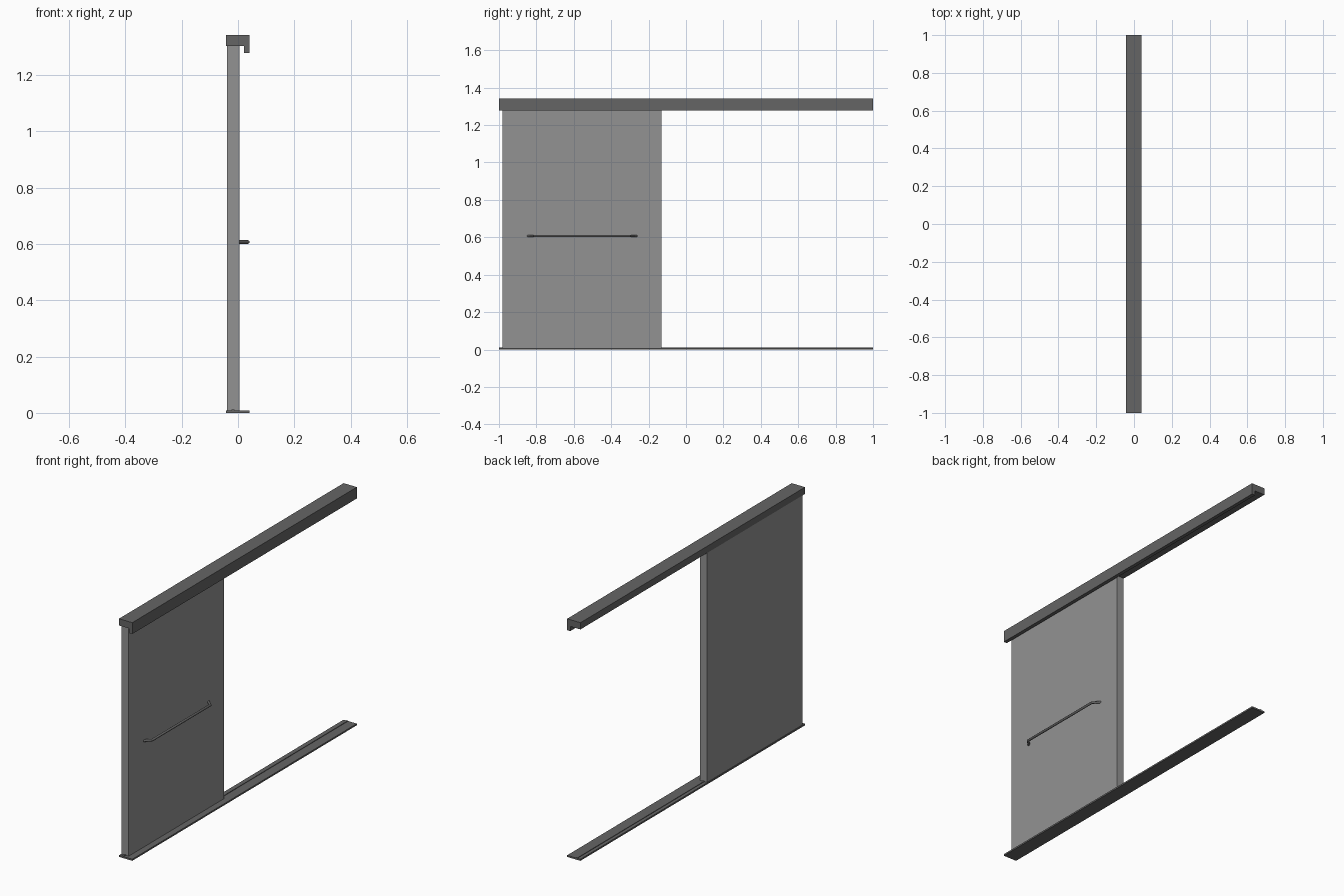
import bpy
from math import cos, sin, tan, pi

if "Cube" in bpy.data.objects:
    bpy.data.objects.remove(bpy.data.objects["Cube"])


def material(name, value):
    mat = bpy.data.materials.new(name)
    mat.diffuse_color = (value, value, value, 1)
    mat.use_nodes = True
    mat.node_tree.nodes["Principled BSDF"].inputs["Base Color"].default_value = mat.diffuse_color
    return mat


panel_grey = material("panel_grey", 0.29)
rail_grey = material("rail_grey", 0.13)


def build(name, verts, faces, mat):
    mesh = bpy.data.meshes.new(name)
    mesh.from_pydata(verts, [], faces)
    mesh.materials.append(mat)
    obj = bpy.data.objects.new(name, mesh)
    bpy.context.collection.objects.link(obj)
    return obj


def loft(name, rings, mat):
    """Join equal-sized rings of points into a capped solid."""
    n = len(rings[0])
    last = (len(rings) - 1) * n
    faces = [tuple(range(n)), tuple(reversed(range(last, last + n)))]
    for r in range(0, last, n):
        faces += [(r + i, r + i + n, r + (i + 1) % n + n, r + (i + 1) % n) for i in range(n)]
    return build(name, [p for ring in rings for p in ring], faces, mat)


def extrude_profile(name, profile, y0, y1, mat):
    """Closed (x, z) profile, counter-clockwise seen from the front, swept along y."""
    return loft(name, [[(x, y, z) for x, z in profile] for y in (y0, y1)], mat)


# Top rail with a hanging front lip
extrude_profile("top_rail", [
    (-0.042, 1.304), (0.021, 1.304), (0.021, 1.278),
    (0.041, 1.278), (0.041, 1.342), (-0.042, 1.342)], -1, 1, rail_grey)

# Floor track with a raised guide rib under the door
extrude_profile("floor_track", [
    (-0.042, 0), (0.041, 0), (0.041, 0.009), (-0.013, 0.009),
    (-0.013, 0.012), (-0.023, 0.012), (-0.023, 0.009), (-0.042, 0.009)], -1, 1, rail_grey)

# Sliding door panel
extrude_profile("door_panel", [
    (-0.039, 0.009), (0.005, 0.009), (0.005, 1.304), (-0.039, 1.304)],
    -0.98, -0.132, panel_grey)

# Bar handle: round rod, mitred at the 45 degree bends, ends cut flush with the panel
radius, sides = 0.0065, 16
skew = tan(pi / 8)
rings = []
for x, y, dx, dy in [(0.004, -0.842, 0, -1.414), (0.0345, -0.812, 1, -skew),
                     (0.0345, -0.298, 1, skew), (0.004, -0.268, 0, 1.414)]:
    angles = [2 * pi * i / sides for i in range(sides)]
    rings.append([(x + radius * cos(a) * dx, y + radius * cos(a) * dy,
                   0.607 + radius * sin(a)) for a in angles])
handle = loft("door_handle", rings, rail_grey)
bpy.context.view_layer.objects.active = handle
handle.select_set(True)
bpy.ops.object.shade_smooth_by_angle()
